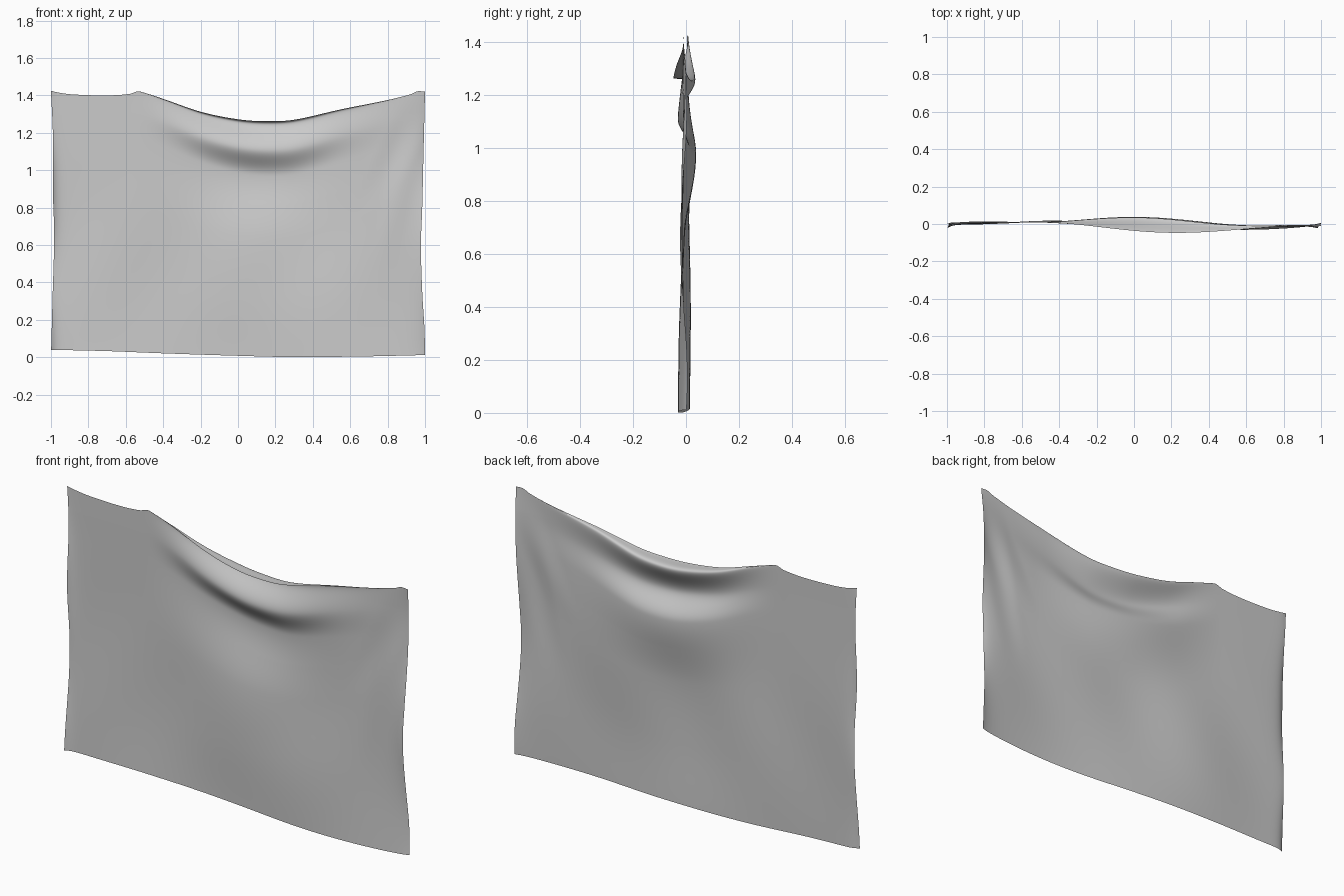
import bpy
import bmesh
from math import cos, sin, pi, exp

if "Cube" in bpy.data.objects:
    bpy.data.objects.remove(bpy.data.objects["Cube"])


def curve(pts, t):
    """Smooth interpolation through (position, value) points."""
    n = len(pts)
    if t <= pts[0][0]:
        return pts[0][1]
    if t >= pts[-1][0]:
        return pts[-1][1]
    i = max(k for k in range(n - 1) if pts[k][0] <= t)

    def slope(k):
        a, b = pts[max(k - 1, 0)], pts[min(k + 1, n - 1)]
        return (b[1] - a[1]) / (b[0] - a[0])
    h = pts[i + 1][0] - pts[i][0]
    f = (t - pts[i][0]) / h
    return ((2 * f**3 - 3 * f**2 + 1) * pts[i][1] + (f**3 - 2 * f**2 + f) * h * slope(i)
            + (3 * f**2 - 2 * f**3) * pts[i + 1][1] + (f**3 - f**2) * h * slope(i + 1))


def bump(x, centre, half):
    d = abs(x - centre) / half
    return cos(d * pi / 2) ** 2 if d < 1 else 0.0


# Hanging top edge, bottom hem and wavy side edges
TOP = [(-1, 1.425), (-0.96, 1.415), (-0.88, 1.405), (-0.7, 1.40), (-0.58, 1.408),
       (-0.54, 1.421), (-0.52, 1.42), (-0.4, 1.381), (-0.2, 1.312), (0, 1.272),
       (0.15, 1.262), (0.3, 1.27), (0.55, 1.325), (0.8, 1.375), (0.92, 1.405),
       (0.96, 1.422), (1, 1.42)]
BOTTOM = [(-1, 0.04), (-0.7, 0.033), (-0.4, 0.021), (0, 0.008), (0.3, 0.001),
          (0.7, 0.005), (1, 0.012)]
LEFT = [(0, -1), (0.3, -0.992), (0.65, -0.983), (0.9, -0.99), (1.2, -0.99), (1.42, -1)]
RIGHT = [(0, 1), (0.15, 0.997), (0.35, 0.985), (0.6, 0.978), (0.8, 0.985),
         (1.1, 0.992), (1.42, 1)]

# Drape folds: row position, depth, y, centre and half width in x
FOLDS = [(0.0, 0.0, -0.046, 0.22, 0.70), (0.1, 0.016, 0.036, 0.0, 0.58),
         (0.25, 0.155, -0.027, 0.2, 0.75), (0.38, 0.29, 0.042, 0.04, 0.62),
         (0.62, 0.62, 0.006, 0.2, 0.75), (0.8, 0.95, -0.004, 0.2, 0.8), (1, 1.261, 0, 0, 1)]
DEPTH = [(f[0], f[1] / 1.261) for f in FOLDS]


def base_y(x, z):
    """Slow wander of the sheet with soft wrinkles and curled side edges."""
    y = curve([(-1, 0.009), (-0.5, 0.008), (0, -0.002), (0.5, -0.01), (1, -0.01)], x)
    low = max(0, 1 - z / 1.3)
    y += 0.012 * low * sin(4.5 * x + 2.2 * z + 2.5)
    y -= 0.012 * low * bump(x, 0.8, 0.7)
    y += 0.004 * sin(9 * (x - 0.35 * z)) * bump(z, 0.55, 0.6)
    y -= 0.022 * exp(-(x + 1) / 0.025) * (0.6 + 0.4 * cos(7 * z))
    y += 0.015 * exp(-(1 - x) / 0.05) * sin(6 * z + 1)
    # narrow pleats running down from the right-hand pin
    y += 0.006 * bump(x + 0.45 * (1.42 - z), 1.0, 0.12) * bump(z, 1.1, 0.35)
    y -= 0.005 * bump(x + 0.2 * (1.42 - z), 0.98, 0.1) * bump(z, 0.9, 0.5)
    return y


NX, NV = 160, 130
bm = bmesh.new()
rows = []
for j in range(NV + 1):
    v = j / NV
    row = []
    for i in range(NX + 1):
        x = -1 + 2 * i / NX
        zt, zb = curve(TOP, x), curve(BOTTOM, x)
        # folds gather toward the pins
        gather = 0.6 * (1 - bump(x, 0.2, 0.85)) * (1 - v) ** 2
        frac = curve(DEPTH, v) * (1 - gather)
        z = zt - frac * (zt - zb)
        y = curve([(f[0], f[2] * bump(x, f[3], f[4])) for f in FOLDS], v)
        keep = 1 - 0.8 * bump(x, 0.2, 0.75) * max(0, 1 - v / 0.5)
        y += base_y(x, z) * keep
        half = (x + 1) / 2
        xe = curve(LEFT, z) * (1 - half) + curve(RIGHT, z) * half
        row.append(bm.verts.new((xe, y, z)))
    rows.append(row)
for a, b in zip(rows, rows[1:]):
    for i in range(NX):
        bm.faces.new((a[i], b[i], b[i + 1], a[i + 1]))

# Hanging cloth sheet
mesh = bpy.data.meshes.new("hanging_cloth")
bm.to_mesh(mesh)
bm.free()
mesh.shade_smooth()
cloth = bpy.data.objects.new("hanging_cloth", mesh)
bpy.context.collection.objects.link(cloth)
